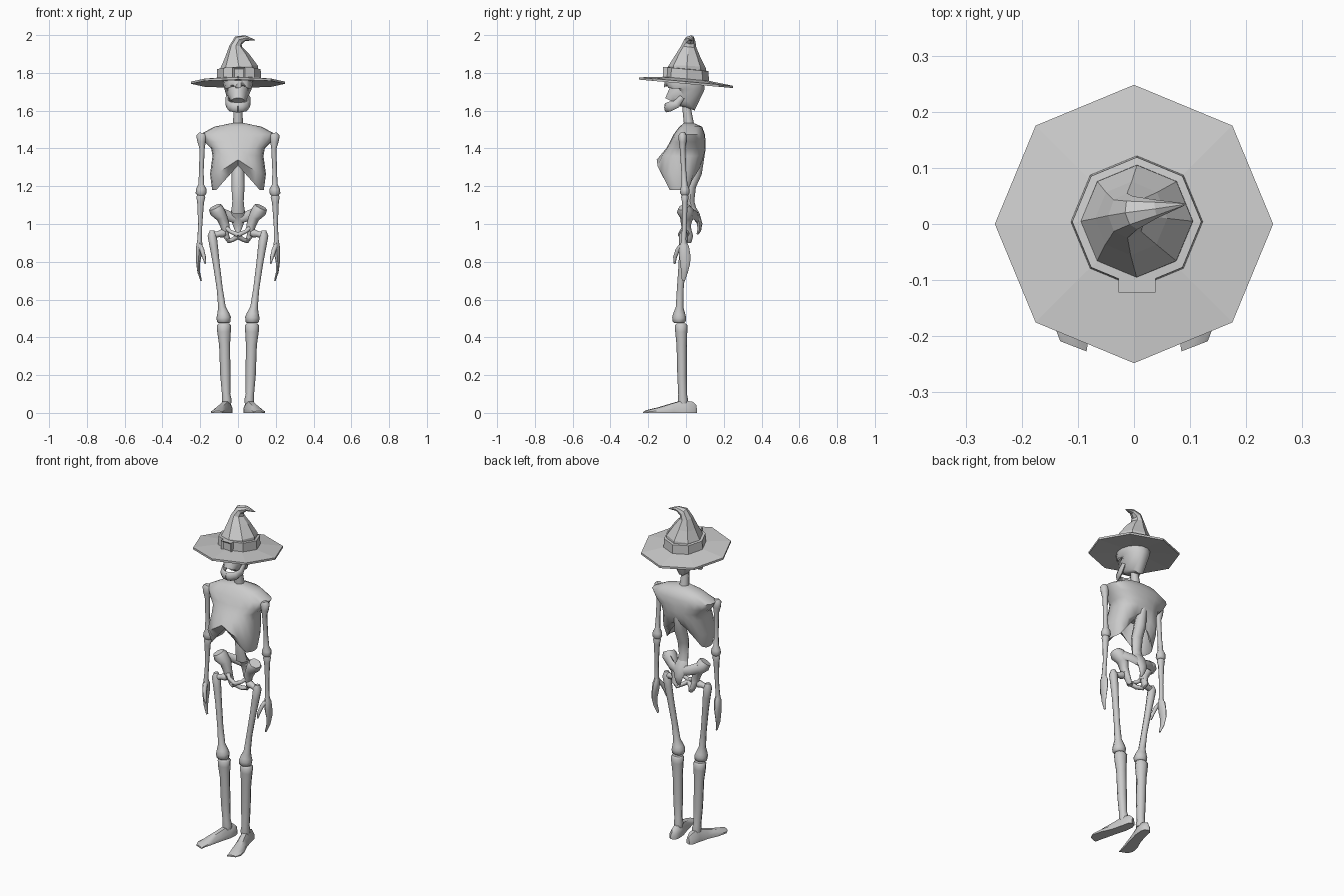
import bpy, bmesh, math
from mathutils import Vector

grey = bpy.data.materials.new("plain_grey")
grey.diffuse_color = (0.6, 0.6, 0.6, 1)


def finish(name, bm, smooth=True, mirror=False):
    """Turn a bmesh into a named, coloured object."""
    bmesh.ops.recalc_face_normals(bm, faces=bm.faces)
    me = bpy.data.meshes.new(name)
    bm.to_mesh(me)
    bm.free()
    me.materials.append(grey)
    ob = bpy.data.objects.new(name, me)
    bpy.context.collection.objects.link(ob)
    if smooth:
        bpy.ops.object.select_all(action='DESELECT')
        ob.select_set(True)
        bpy.context.view_layer.objects.active = ob
        bpy.ops.object.shade_smooth_by_angle(angle=math.radians(50))
    if mirror:
        m = ob.modifiers.new("mirror", 'MIRROR')
        m.use_mirror_merge = False
    return ob


def loft(name, rings, **kw):
    """Skin a list of equal-length point rings and cap both ends."""
    bm = bmesh.new()
    vs = [[bm.verts.new(p) for p in r] for r in rings]
    n = len(vs[0])
    for a, b in zip(vs, vs[1:]):
        for i in range(n):
            j = (i + 1) % n
            bm.faces.new((a[i], a[j], b[j], b[i]))
    bm.faces.new(vs[0])
    bm.faces.new(vs[-1])
    return finish(name, bm, **kw)


def sweep(name, pts, n=8, ref=(0, 1, 0), **kw):
    """Oval tube through points (x, y, z, width radius, radius along ref)."""
    c = [Vector(p[:3]) for p in pts]
    rings = []
    for i, p in enumerate(pts):
        t = (c[min(i + 1, len(c) - 1)] - c[max(i - 1, 0)]).normalized()
        v = Vector(ref)
        v = (v - t * v.dot(t)).normalized()
        u = v.cross(t)
        rings.append([c[i] + u * p[3] * math.cos(k * math.tau / n)
                      + v * p[4] * math.sin(k * math.tau / n) for k in range(n)])
    return loft(name, rings, **kw)


def hat_ring(r, z, cx=0.0, cy=0.0):
    """Octagon that follows the tilt of the hat."""
    pts = [(cx + r * math.cos(k * math.tau / 8), cy + r * math.sin(k * math.tau / 8))
           for k in range(8)]
    return [(x, y, z - 0.09 * y) for x, y in pts]


# Hat: brim, band, bent cone and buckle
loft("hat_brim", [hat_ring(0.09, 1.752), hat_ring(0.248, 1.742),
                  hat_ring(0.248, 1.754), hat_ring(0.11, 1.77)], smooth=False)
loft("hat_band", [hat_ring(0.118, 1.76, 0.005, 0.004), hat_ring(0.115, 1.82, 0.005, 0.004),
                  hat_ring(0.095, 1.822, 0.005, 0.004)], smooth=False)
sweep("hat_cone", [(.005, .005, 1.77, .102, .102), (.005, .005, 1.83, .1, .1),
                   (-.005, .01, 1.89, .065, .066), (-.012, .015, 1.94, .034, .04),
                   (.002, .02, 1.972, .027, .03), (.038, .027, 1.984, .015, .017),
                   (.09, .035, 1.974, .002, .002)], smooth=False)
bm = bmesh.new()
bmesh.ops.create_cube(bm, size=1)
for v in bm.verts:
    v.co = (0.005 + v.co.x * 0.066, -0.104 + v.co.y * 0.036, 1.8 + v.co.z * 0.062)
bm.faces.ensure_lookup_table()
front = [f for f in bm.faces if f.calc_center_median().y < -0.12]
bmesh.ops.inset_region(bm, faces=front, thickness=0.014)
bmesh.ops.translate(bm, verts=front[0].verts, vec=(0, 0.009, 0))
finish("hat_buckle", bm, smooth=False)

# Skull with eye sockets
skull = sweep("skull", [(0, -.08, 1.652, .034, .034), (0, -.07, 1.672, .046, .048),
                        (0, -.012, 1.682, .058, .102), (0, -.01, 1.715, .072, .11),
                        (0, -.008, 1.755, .081, .108), (0, 0, 1.79, .072, .092)],
              n=14)
for side in (-1, 1):
    bm = bmesh.new()
    bmesh.ops.create_icosphere(bm, subdivisions=2, radius=0.022)
    bmesh.ops.translate(bm, verts=bm.verts, vec=(side * 0.034, -0.112, 1.716))
    cutter = finish("eye_socket_cutter", bm)
    cutter.hide_render = True
    cutter.hide_viewport = True
    cut = skull.modifiers.new("socket", 'BOOLEAN')
    cut.operation = 'DIFFERENCE'
    cut.object = cutter
sweep("jaw", [(.055, -.02, 1.672, .01, .014), (.054, -.05, 1.635, .012, .022),
              (.042, -.085, 1.622, .013, .026), (.02, -.1, 1.618, .013, .026),
              (0, -.103, 1.617, .013, .026)], ref=(0, 0, 1), mirror=True)

# Spine from skull to tail
sweep("neck", [(0, -.002, 1.69, .022, .024), (0, .005, 1.6, .022, .023),
               (0, .02, 1.5, .03, .028)])
sweep("spine", [(0, .06, 1.48, .02, .03), (0, .068, 1.36, .025, .03),
                (0, .05, 1.27, .034, .034), (0, .025, 1.2, .035, .028),
                (0, .022, 1.12, .03, .022), (0, .035, 1.06, .036, .024)])
sweep("sacrum", [(0, .03, 1.09, .03, .018), (0, .055, 1.05, .042, .018),
                 (0, .073, 1.0, .03, .014), (0, .07, .965, .016, .01),
                 (0, .06, .945, .006, .005)])


# Rib cage: shoulders above, arched and hollow below
def rib_ring(z, hx, yf, yb, arch=0.0, rise=0.0):
    pts = []
    for k in range(20):
        a = k * math.tau / 20
        c, s = math.cos(a), math.sin(a)
        x = hx * math.copysign(abs(c) ** 0.85, c)
        y = (yf + yb) / 2 + (yb - yf) / 2 * math.copysign(abs(s) ** 0.85, s)
        pts.append((x, y, z + arch * (1 - min(1, abs(x) / 0.115)) + rise * max(0, y)))
    return pts


loft("rib_cage", [rib_ring(1.535, .03, -.01, .04), rib_ring(1.515, .125, -.035, .085),
                  rib_ring(1.475, .2, -.065, .1), rib_ring(1.435, .178, -.085, .104),
                  rib_ring(1.40, .142, -.105, .104), rib_ring(1.36, .135, -.13, .1, .01),
                  rib_ring(1.265, .148, -.155, .082, .075),
                  rib_ring(1.18, .137, -.115, .045, .13, .6),
                  rib_ring(1.195, .12, -.1, .035, .13, .6),
                  rib_ring(1.34, .1, -.08, .05, .03)])

# Pelvis: wings, bridges to the sacrum, and lower loops
sweep("pelvis_wing", [(.122, -.012, 1.09, .035, .03), (.112, -.005, 1.07, .04, .045),
                      (.085, .005, 1.035, .03, .036), (.07, 0, .995, .025, .026),
                      (.064, .005, .965, .022, .024)], mirror=True)
sweep("pelvis_bridge", [(.1, .025, 1.06, .03, .014), (.06, .05, 1.045, .028, .014),
                        (.015, .06, 1.03, .025, .014)], mirror=True)
sweep("pelvis_ischium", [(.066, .005, .98, .02, .02), (.062, .018, .935, .016, .02),
                         (.048, .015, .91, .013, .018), (.025, -.01, .918, .012, .014),
                         (0, -.025, .935, .014, .014)], mirror=True)
sweep("pelvis_pubis", [(.068, -.002, .985, .015, .015), (.04, -.025, .96, .01, .011),
                       (0, -.03, .942, .014, .013)], ref=(0, 1, 0.3), mirror=True)

# Legs
sweep("femur_head", [(.068, -.002, .955, .016, .016), (.085, -.004, .95, .022, .022),
                     (.105, -.008, .946, .016, .016), (.135, -.012, .94, .018, .018)],
      mirror=True)
sweep("femur", [(.138, -.012, .965, .012, .014), (.137, -.012, .94, .024, .024),
                (.128, -.014, .88, .022, .022), (.115, -.02, .79, .018, .019),
                (.097, -.03, .66, .016, .018), (.085, -.034, .56, .02, .02),
                (.079, -.036, .525, .032, .032), (.076, -.036, .505, .038, .037),
                (.075, -.036, .482, .036, .034), (.075, -.036, .476, .028, .026)], mirror=True)
sweep("shin", [(.074, -.025, .472, .03, .026), (.074, -.025, .462, .038, .034),
               (.074, -.025, .43, .036, .032), (.071, -.023, .36, .029, .027),
               (.067, -.021, .2, .027, .025), (.063, -.018, .1, .022, .023),
               (.06, -.016, .07, .026, .027), (.06, -.016, .05, .024, .025)], mirror=True)


# Feet: low arched sections with a flat sole, turned outward
def foot_ring(x, y, half, top):
    d = Vector((0.9, 0.35, 0)) * half
    c = Vector((x, y, 0))
    return [c - d, c + d, c + d + Vector((0, 0, top * .45)),
            c + d * .45 + Vector((0, 0, top)), c - d * .45 + Vector((0, 0, top)),
            c - d + Vector((0, 0, top * .45))]


loft("foot", [foot_ring(.05, .053, .014, .04), foot_ring(.054, .035, .027, .058),
              foot_ring(.061, -.015, .03, .067), foot_ring(.078, -.075, .03, .05),
              foot_ring(.1, -.14, .036, .03), foot_ring(.112, -.19, .035, .018),
              foot_ring(.108, -.218, .026, .01)], mirror=True)

# Arms
sweep("upper_arm", [(.19, -.018, 1.482, .016, .014), (.193, -.018, 1.467, .028, .022),
                    (.193, -.018, 1.435, .022, .02), (.19, -.018, 1.4, .014, .015),
                    (.194, -.012, 1.28, .012, .013), (.195, -.008, 1.21, .015, .016),
                    (.195, -.006, 1.185, .028, .024), (.195, -.006, 1.163, .029, .025),
                    (.195, -.006, 1.152, .02, .018)], mirror=True)
sweep("forearm", [(.196, -.006, 1.16, .016, .015), (.197, -.006, 1.142, .024, .02),
                  (.198, -.006, 1.115, .018, .015), (.2, -.008, 1.0, .011, .012),
                  (.203, -.012, .92, .012, .013), (.204, -.012, .89, .016, .016)], mirror=True)

# Hands: palm tapering into fingers, with a curved thumb
sweep("hand", [(.203, -.012, .905, .012, .014), (.204, -.01, .88, .018, .026),
               (.208, -.006, .83, .014, .03), (.211, -.004, .79, .01, .026),
               (.208, -.008, .745, .007, .018), (.195, -.014, .7, .004, .008)], mirror=True)
sweep("thumb", [(.2, -.025, .885, .012, .014), (.19, -.045, .86, .012, .012),
                (.18, -.058, .825, .01, .01), (.172, -.06, .79, .004, .005)], mirror=True)
